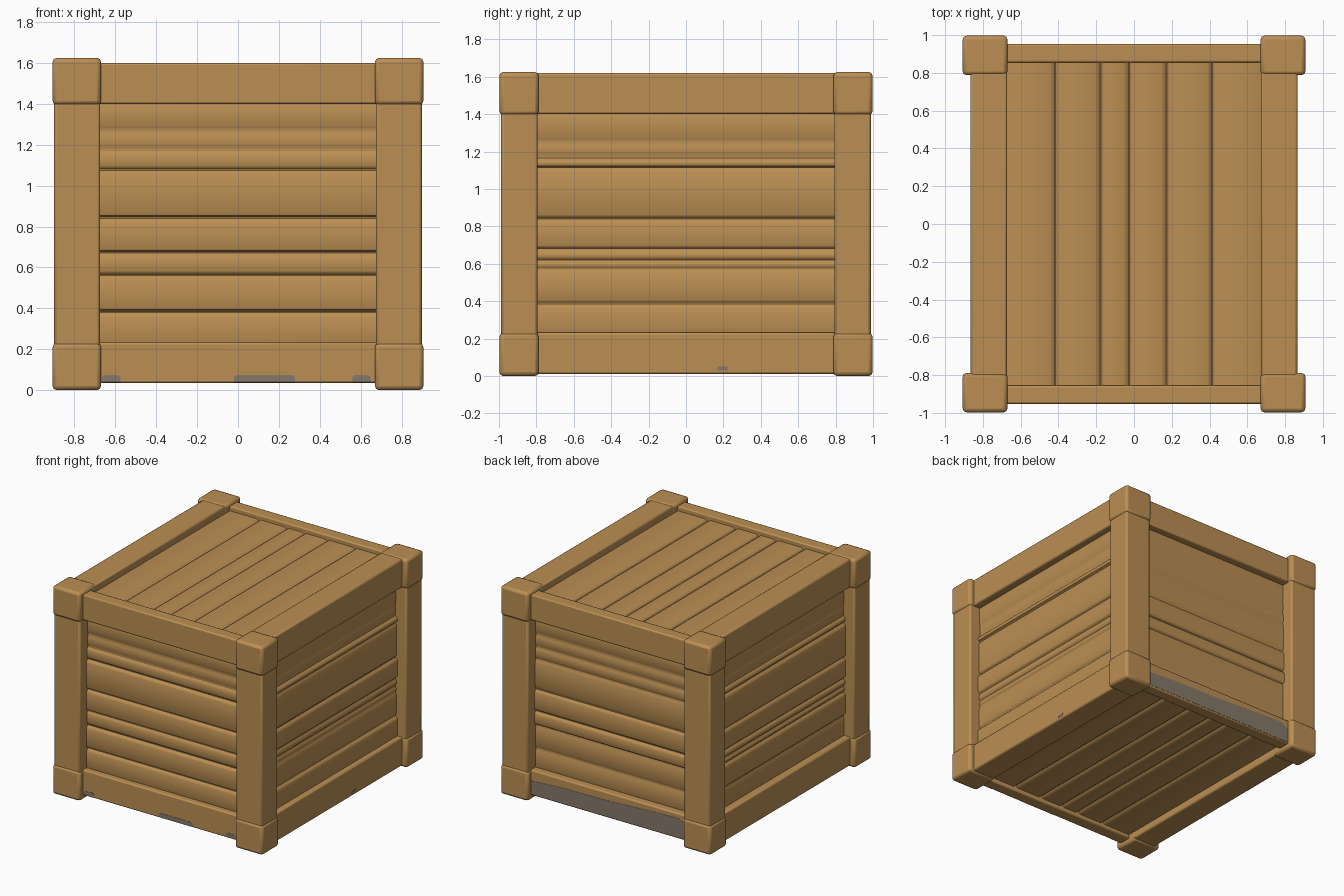
import bpy, bmesh, random
from mathutils import Vector

if "Cube" in bpy.data.objects:
    bpy.data.objects.remove(bpy.data.objects["Cube"])

random.seed(4)


def material(name, rgb):
    m = bpy.data.materials.new(name)
    m.diffuse_color = (*rgb, 1)
    m.use_nodes = True
    m.node_tree.nodes["Principled BSDF"].inputs["Base Color"].default_value = m.diffuse_color
    return m


WOOD = material("warm wood", (0.50, 0.275, 0.088))
GREY = material("weathered grey", (0.235, 0.19, 0.145))


def add_mesh(name, verts, faces, mat, bevel=0.0):
    me = bpy.data.meshes.new(name)
    me.from_pydata(verts, [], faces)
    bm = bmesh.new()
    bm.from_mesh(me)
    bmesh.ops.recalc_face_normals(bm, faces=bm.faces)
    bm.to_mesh(me)
    bm.free()
    ob = bpy.data.objects.new(name, me)
    bpy.context.collection.objects.link(ob)
    me.materials.append(mat)
    if bevel:
        mod = ob.modifiers.new("worn edges", 'BEVEL')
        mod.width, mod.segments = bevel, 2
        mod.limit_method = 'ANGLE'
    bpy.ops.object.select_all(action='DESELECT')
    ob.select_set(True)
    bpy.context.view_layer.objects.active = ob
    bpy.ops.object.shade_smooth_by_angle(angle=0.6)
    return ob


def prism(name, ring, place, a, b, mat, bevel=0.0):
    """Extrude a closed 2D ring from a to b; place(u, v, t) gives the 3D point."""
    n = len(ring)
    verts = [place(u, v, t) for t in (a, b) for u, v in ring]
    faces = [tuple(range(n)), tuple(range(n, 2 * n))]
    faces += [(i, (i + 1) % n, n + (i + 1) % n, n + i) for i in range(n)]
    return add_mesh(name, verts, faces, mat, bevel)


def box(name, x, y, z, mat=WOOD, bevel=0.0):
    ring = [(x[0], y[0]), (x[1], y[0]), (x[1], y[1]), (x[0], y[1])]
    return prism(name, ring, lambda u, v, t: (u, v, t), z[0], z[1], mat, bevel)


def panel(name, joints, face, back, place, half, groove=0.022, uneven=0.0):
    """Row of planks as one grooved profile; u runs across planks, v is depth."""
    ring = [(joints[0], back)]
    sign = 1 if face > back else -1
    for a, b in zip(joints, joints[1:]):
        g = min(0.014, (b - a) * 0.25)
        d = face - sign * random.uniform(0, uneven)
        ring += [(a, face - sign * groove), (a + g * 0.4, face - sign * groove),
                 (a + g, d - sign * 0.004), (a + 1.6 * g, d),
                 (b - 1.6 * g, d), (b - g, d - sign * 0.004)]
    ring += [(joints[-1], face - sign * groove), (joints[-1], back)]
    prism(name, ring, place, -half, half, WOOD)


# Corner posts: slightly slimmer shaft between two end blocks
for sx in (-1, 1):
    for sy in (-1, 1):
        tag = ("left" if sx < 0 else "right") + ("_front" if sy < 0 else "_back")

        def span(s, a, b):
            return sorted((s * a, s * b))
        box("post_shaft_" + tag, span(sx, 0.674, 0.899), span(sy, 0.793, 0.988),
            (0.2, 1.43), bevel=0.014)
        for end, z in (("foot_", (0, 0.23)), ("head_", (1.395, 1.625))):
            box("post_" + end + tag, span(sx, 0.67, 0.907), span(sy, 0.788, 0.997),
                z, bevel=0.02)

# Rails between the posts
for s in (-1, 1):
    fb = "front" if s < 0 else "back"
    lr = "left" if s < 0 else "right"
    ys, xs = sorted((s * 0.855, s * 0.952)), sorted((s * 0.672, s * 0.865))
    box("top_rail_" + fb, (-0.69, 0.69), ys, (1.40, 1.6), bevel=0.01)
    box("bottom_rail_" + fb, (-0.69, 0.69), ys, (0.035, 0.232), bevel=0.01)
    box("top_rail_" + lr, xs, (-0.82, 0.82), (1.40, 1.62), bevel=0.012)
    box("bottom_rail_" + lr, xs, (-0.82, 0.82), (0.01, 0.232), bevel=0.012)

# Side panels of horizontal planks
front_joints = [0.2, 0.38, 0.56, 0.67, 0.84, 1.075, 1.17, 1.27, 1.42]
side_joints = [0.2, 0.385, 0.57, 0.615, 0.675, 0.84, 1.11, 1.165, 1.25, 1.42]
for s in (-1, 1):
    panel("front_planks" if s < 0 else "back_planks", front_joints, s * 0.91, s * 0.8,
          lambda u, v, t: (t, v, u), 0.69, uneven=0.02)
    panel("left_planks" if s < 0 else "right_planks", side_joints, s * 0.825, s * 0.7,
          lambda u, v, t: (v, t, u), 0.81, uneven=0.02)

# Lid and floor planks running front to back
lid_joints = [-0.69, -0.42, -0.18, -0.03, 0.17, 0.41, 0.69]
panel("lid_planks", lid_joints, 1.565, 1.45, lambda u, v, t: (u, t, v), 0.87, groove=0.015)
panel("floor_planks", lid_joints, 0.065, 0.16, lambda u, v, t: (u, t, v), 0.87, groove=0.015)


# Grey worn patches as thin plates on the lower rails
def patch(name, outline, place, depth):
    prism(name, outline, place, depth, depth * 1.003, GREY)


for i, (a, b) in enumerate([(-0.665, -0.575), (-0.02, 0.28), (0.56, 0.65)]):
    patch(f"front_worn_patch_{i}", [(a, 0.04), (b, 0.04), (b, 0.065), (b - 0.015, 0.075),
                                    (a + 0.015, 0.075), (a, 0.065)],
          lambda u, v, t: (u, t, v), -0.951)
patch("right_worn_patch", [(0.165, 0.03), (0.225, 0.03), (0.22, 0.05), (0.17, 0.05)],
      lambda u, v, t: (t, u, v), 0.864)
patch("back_worn_band", [(-0.67, 0.045), (0.67, 0.045), (0.67, 0.15), (0.4, 0.165),
                         (0.0, 0.17), (-0.4, 0.19), (-0.6, 0.195), (-0.67, 0.16)],
      lambda u, v, t: (u, t, v), 0.951)
